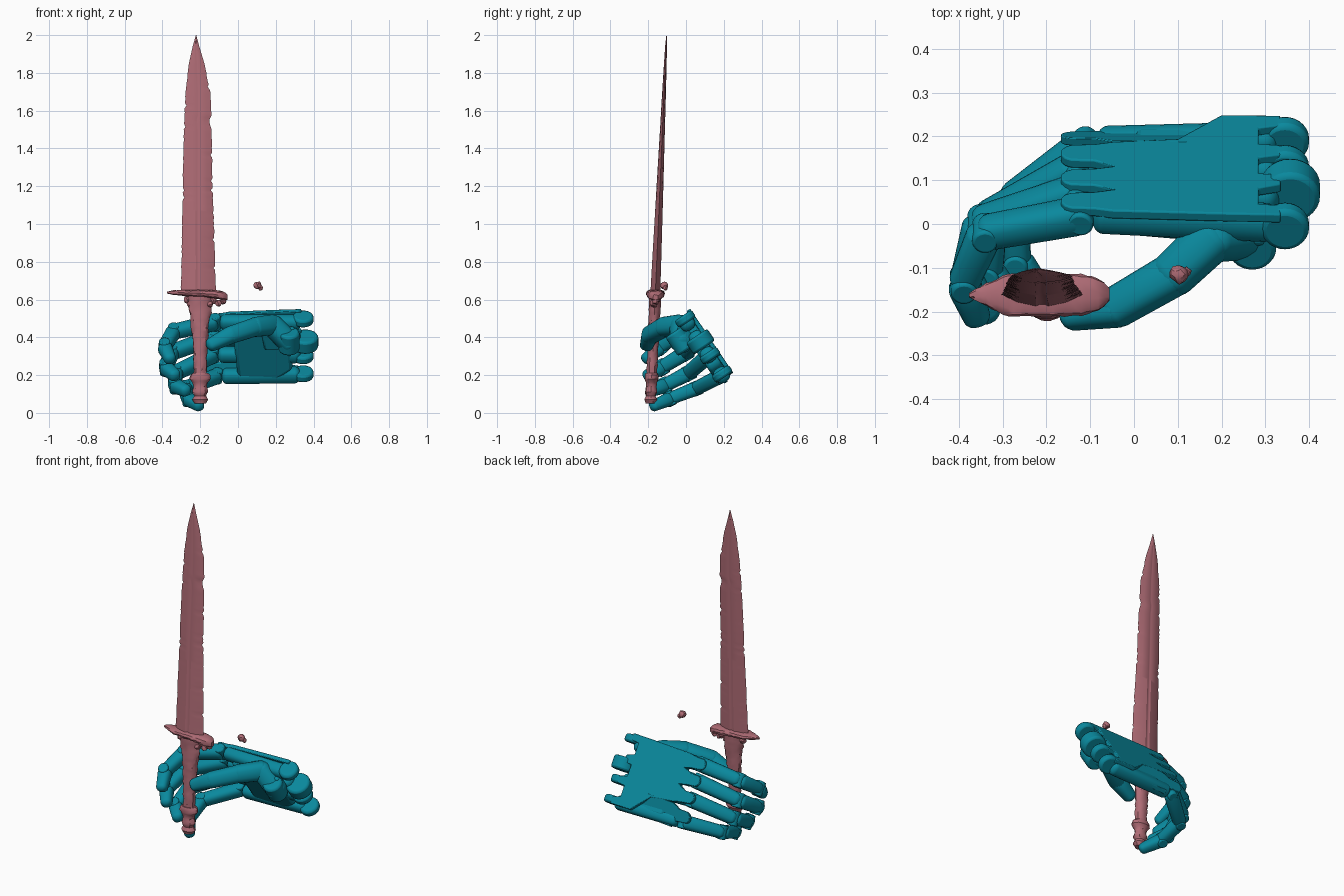
import bpy, bmesh, math, random
from mathutils import Vector as V

if "Cube" in bpy.data.objects:
    bpy.data.objects.remove(bpy.data.objects["Cube"])

random.seed(4)


def material(name, rgb):
    m = bpy.data.materials.new(name)
    m.diffuse_color = (*rgb, 1)
    m.use_nodes = True
    m.node_tree.nodes["Principled BSDF"].inputs["Base Color"].default_value = m.diffuse_color
    return m


TEAL = material("teal", (0.003, 0.25, 0.34))
ROSE = material("dusty_rose", (0.43, 0.15, 0.18))

# Hand frame: x along the hand, SIDE from little to index finger, BACK out of the hand back
O, SIDE, BACK = V((0, 0.135, 0.38)), V((0, -0.56, 0.83)), V((0, 0.83, 0.56))


def hand(x, v, n):
    return O + V((x, 0, 0)) + SIDE * v + BACK * n


def finish(name, bm, mat, angle=35, bevel=0):
    bmesh.ops.recalc_face_normals(bm, faces=bm.faces)
    me = bpy.data.meshes.new(name)
    bm.to_mesh(me)
    bm.free()
    me.shade_smooth()
    me.set_sharp_from_angle(angle=math.radians(angle))
    me.materials.append(mat)
    ob = bpy.data.objects.new(name, me)
    bpy.context.collection.objects.link(ob)
    if bevel:
        b = ob.modifiers.new("bevel", 'BEVEL')
        b.width, b.segments = bevel, 2
    return ob


def loft(name, rings, mat, angle=35):
    bm = bmesh.new()
    rows = [[bm.verts.new(p) for p in r] for r in rings]
    n = len(rows[0])
    for a, b in zip(rows, rows[1:]):
        for i in range(n):
            bm.faces.new((a[i], a[(i + 1) % n], b[(i + 1) % n], b[i]))
    bm.faces.new(rows[0])
    bm.faces.new(rows[-1])
    return finish(name, bm, mat, angle)


def segment(name, a, b, ra, rb, side=SIDE, sides=20):
    """Tapered, slightly boxy limb with rounded ends."""
    d = (b - a).normalized()
    up = d.cross(side).normalized()
    s = up.cross(d)
    spots = [(a - d * ra * .7 * math.cos(t), ra * math.sin(t)) for t in (.2, .55, .95, 1.3)]
    spots += [(a.lerp(b, t), ra + (rb - ra) * t) for t in (0, .5, 1)]
    spots += [(b + d * rb * .8 * math.cos(t), rb * math.sin(t)) for t in (1.3, .95, .55, .2)]
    rings = []
    for c, r in spots:
        ring = []
        for i in range(sides):
            t = 2 * math.pi * i / sides
            q = [math.copysign(abs(f) ** .8, f) * r for f in (math.cos(t), math.sin(t))]
            ring.append(c + s * q[0] + up * q[1])
        rings.append(ring)
    return loft(name, rings, TEAL, 40)


def disc(name, c, axis, r, w, bevel=.006):
    bm = bmesh.new()
    bmesh.ops.create_cone(bm, cap_ends=True, segments=28, radius1=r, radius2=r, depth=w)
    m = axis.to_track_quat('Z', 'Y').to_matrix()
    for p in bm.verts:
        p.co = c + m @ p.co
    return finish(name, bm, TEAL, 35, bevel)


def panel(name, outline, n0, n1, bevel=.004, tilt=0):
    """Flat outline in the hand plane, extruded between two depths; tilt hinges it at v = -0.1."""
    bm = bmesh.new()
    f = bm.faces.new([bm.verts.new(hand(x, v, n0 + tilt * (v + .1))) for x, v in outline])
    new = bmesh.ops.extrude_face_region(bm, geom=[f])["geom"]
    for g in new:
        if isinstance(g, bmesh.types.BMVert):
            g.co += BACK * (n1 - n0)
    return finish(name, bm, TEAL, 30, bevel)


def interp(table, z):
    for a, b in zip(table, table[1:]):
        if z <= b[0]:
            t = (z - a[0]) / (b[0] - a[0])
            return [p + (q - p) * t for p, q in zip(a[1:], b[1:])]
    return table[-1][1:]


def lean(z):
    return -0.19 + 0.0435 * z


# Fingers: knuckle, two joints, tip, thickness
fingers = {
    "index": [(-.12, .02, .48), (-.34, -.02, .43), (-.39, -.135, .35), (-.357, -.218, .28), .045],
    "middle": [(-.13, .07, .40), (-.35, .0, .32), (-.385, -.13, .24), (-.33, -.21, .195), .046],
    "ring": [(-.13, .125, .308), (-.33, .015, .212), (-.335, -.113, .145), (-.27, -.187, .115), .045],
    "little": [(-.11, .182, .195), (-.28, .055, .13), (-.268, -.085, .075), (-.20, -.178, .034), .042],
}
for k, (name, (*pts, r)) in enumerate(fingers.items()):
    p = [V(q) for q in pts]
    for j, part in enumerate(("proximal", "middle", "distal")):
        d = (p[j + 1] - p[j]).normalized()
        segment(f"{name}_{part}_segment", p[j] + d * .015, p[j + 1] - d * .012,
                r * (.95, .9, .86)[j], r * (.88, .8, .7)[j])
        side = d.cross(SIDE).cross(d).normalized()
        disc(f"{name}_joint_{j}", p[j], side, r * .66, r * 1.85)
    # Metacarpal bar and wrist hinge lug
    v = (.15, .053, -.05, -.175)[k]
    segment(f"{name}_metacarpal", p[0] + V((.05, 0, 0)), hand(.30, v * 1.02, -.055), .04, .042)
    big = (.055, .068, .055, .055)[k]
    disc(f"{name}_wrist_lug", hand(.345 if k != 1 else .357, (.175, .03, -.06, -.175)[k], -.05),
         SIDE, big, (.045, .075, .045, .045)[k], .012)


# Back-of-hand plate: rounded prongs over the knuckles, slots at the wrist, folded flap on the little side
def prong(v):
    tip = [(-.135 - .033 * math.cos(t), v + .032 * math.sin(t)) for t in (-1.3, -.8, -.3, .3, .8, 1.3)]
    return [(-.05, v - .043), (-.09, v - .034)] + tip + [(-.09, v + .034)]


outline = prong(-.05) + prong(.05) + prong(.145) + [(-.05, .188), (.2, .2)]
for v in (.185, .06, -.06, -.18):
    outline += [(.335, v + .02), (.335, v - .02)]
    if v > -.1:
        outline += [(.285, v - .025), (.285, v - .09)]
outline += [(.2, -.203), (.1, -.105)]
panel("hand_back_plate", outline, -.022, .002)
panel("little_side_flap", prong(-.155) + [(-.05, -.098), (.12, -.09), (.22, -.19), (.2, -.21), (-.05, -.225)],
      -.022, .0, .003, .38)
panel("palm_pad", [(.0, -.19), (-.03, .15), (.1, .17), (.27, .17), (.29, -.12), (.2, -.19)],
      -.098, -.02, .018)
panel("palm_heel", [(.14, .02), (.12, .15), (.3, .16), (.3, .02)], -.12, -.09, .012)

# Thumb
thumb = [V(q) for q in ((.275, -.02, .37), (.18, -.03, .465), (.09, -.115, .455),
                        (-.04, -.19, .412), (-.14, -.207, .362))]
for j, (ra, rb) in enumerate(((.058, .056), (.055, .052), (.05, .047), (.046, .036))):
    segment(f"thumb_segment_{j}", thumb[j], thumb[j + 1], ra, rb, V((0, .3, 1)))
disc("thumb_base_hinge", V((.27, -.03, .38)), SIDE, .055, .12, .012)

# Blade: shallow fullered section with a chipped edge (z, left, right, half thickness)
blade = [(.63, -.305, -.115, .026), (.8, -.30, -.12, .024), (1.2, -.294, -.133, .018),
         (1.5, -.288, -.138, .013), (1.55, -.286, -.152, .012), (1.575, -.285, -.138, .012),
         (1.7, -.279, -.146, .010), (1.85, -.260, -.178, .007), (1.94, -.24, -.205, .005),
         (2.0, -.223, -.221, .001)]
section = [(-1, 0), (-.6, .65), (-.15, 1), (-.05, .85), (.05, .85), (.15, 1), (.6, .65)]
section += [(-x, -y) for x, y in section]
rings = []
for i in range(111):
    z = .63 + 1.37 * i / 110
    l, r, t = interp(blade, z)
    chip = [random.uniform(0, .003) + (random.random() < .05) * .009 for _ in "lr"]
    if z > 1.8:
        chip = [0, 0]
    c, h = (l + r) / 2, (r - l) / 2
    # only the cutting edges are chipped
    rings.append([V((c + h * x + (chip[0] if x == -1 else -chip[1] if x == 1 else 0),
                     lean(z) + t * y, z)) for x, y in section])
loft("blade", rings, ROSE, 30)


def rough_loft(name, table, step, jitter, z0, z1):
    rings = []
    for i in range(round((z1 - z0) / step) + 1):
        z = z0 + i * step
        c, w, t = interp(table, z)
        ring = []
        for k in range(14):
            a, g = 2 * math.pi * k / 14, 1 + random.uniform(-jitter, jitter)
            ring.append(V((c + w * g * math.cos(a), lean(z) + t * g * math.sin(a), z)))
        rings.append(ring)
    return loft(name, rings, ROSE, 30)


# Worn grip (z, centre x, half width, half depth) and ringed pommel
rough_loft("grip", [(.15, -.2, .032, .028), (.3, -.2, .036, .03), (.42, -.2, .042, .03),
                    (.52, -.2, .056, .03), (.64, -.21, .07, .032)], .02, .10, .15, .64)
rough_loft("pommel", [(.05, -.2, .03, .026), (.07, -.2, .042, .034), (.09, -.2, .03, .026),
                      (.11, -.2, .042, .033), (.14, -.2, .034, .028), (.16, -.2, .04, .03),
                      (.18, -.2, .058, .036), (.2, -.2, .054, .036), (.215, -.2, .034, .03)],
           .01, .06, .05, .21)

# Crossguard, lofted along x (x, half depth, half height, z)
guard = [(-.377, .004, .004, .637), (-.35, .02, .011, .637), (-.29, .048, .016, .635),
         (-.2, .05, .02, .633), (-.12, .047, .022, .627), (-.075, .036, .024, .62),
         (-.056, .014, .014, .612)]
rings = []
for i in range(26):
    x = -.377 + .321 * i / 25
    d, h, z = interp(guard, x)
    rings.append([V((x, -.162 + d * math.cos(a) + random.uniform(-.002, .002),
                     z + h * math.copysign(abs(math.sin(a)) ** .6, math.sin(a))
                     + random.uniform(-.002, .002)))
                  for a in (2 * math.pi * k / 14 for k in range(14))])
loft("crossguard", rings, ROSE, 30)


# Broken lumps: one floating shard and crumbs below the guard
def lump(name, c, size):
    bm = bmesh.new()
    bmesh.ops.create_icosphere(bm, subdivisions=2, radius=1)
    for p in bm.verts:
        g = random.uniform(.8, 1.1)
        p.co = V([c[i] + p.co[i] * size[i] * g for i in range(3)])
    finish(name, bm, ROSE, 30)


lump("floating_shard", (.103, -.115, .675), (.024, .022, .022))
lump("floating_shard_point", (.12, -.11, .66), (.012, .012, .016))
for i, (x, z) in enumerate(((-.08, .592), (-.105, .58), (-.13, .595), (-.15, .575), (-.27, .60))):
    lump(f"guard_crumb_{i}", (x, -.16 - .01 * (i % 2), z), (.018, .02, .02))
